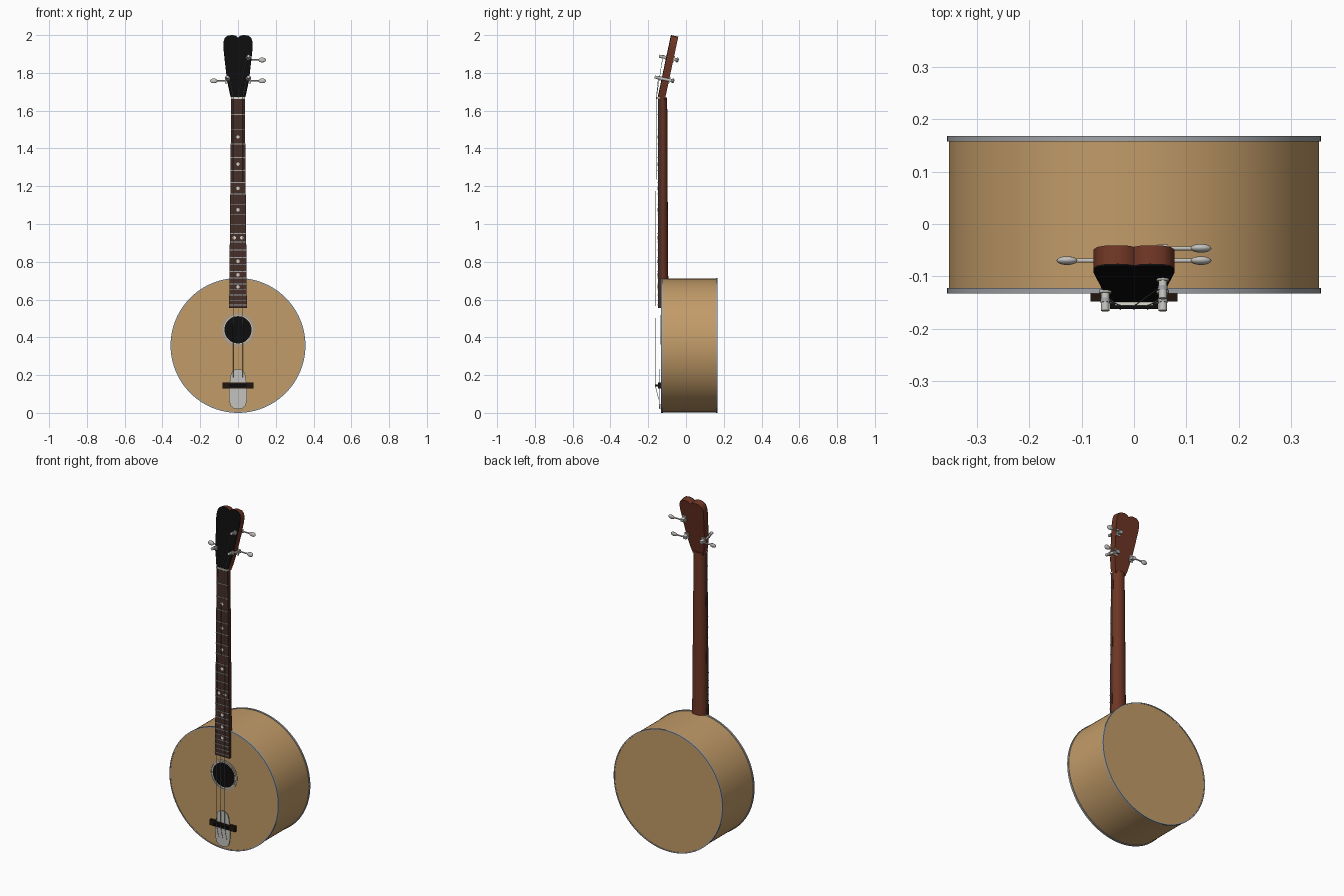
import bpy, bmesh, math
from mathutils import Matrix, Vector

if "Cube" in bpy.data.objects:
    bpy.data.objects.remove(bpy.data.objects["Cube"], do_unlink=True)


def material(name, r, g, b):
    m = bpy.data.materials.new(name)
    m.use_nodes = True
    m.diffuse_color = (r, g, b, 1)
    m.node_tree.nodes["Principled BSDF"].inputs["Base Color"].default_value = (r, g, b, 1)
    return m


TAN = material("tan wood", .54, .33, .14)
RED = material("red brown wood", .155, .036, .018)
DARK = material("dark fretboard wood", .062, .028, .02)
EBONY = material("ebony", .015, .008, .005)
BLACK = material("black", .004, .004, .004)
SILVER = material("silver", .55, .54, .51)
STEEL = material("steel grey", .36, .37, .39)
CREAM = material("cream", .75, .73, .65)

BODY_Z, NUT_Z, SCALE = .357, 1.665, 1.52
BOARD_Y = -.149
# Headstock frame: leans back from the nut
HEAD = Matrix.Translation((0, -.147, NUT_Z)) @ Matrix.Rotation(math.radians(-12), 4, 'X')


def finish(bm, name, mat, frame=None, smooth=True):
    bmesh.ops.recalc_face_normals(bm, faces=bm.faces)
    if frame:
        bm.transform(frame)
    me = bpy.data.meshes.new(name)
    bm.to_mesh(me)
    bm.free()
    me.materials.append(mat)
    ob = bpy.data.objects.new(name, me)
    bpy.context.collection.objects.link(ob)
    if smooth:
        bpy.ops.object.select_all(action='DESELECT')
        ob.select_set(True)
        bpy.context.view_layer.objects.active = ob
        bpy.ops.object.shade_smooth_by_angle(angle=math.radians(35))
    return ob


def prism(name, outline, y0, y1, mat, frame=None):
    """Extrude an (x, z) outline from y0 to y1."""
    bm = bmesh.new()
    face = bm.faces.new([bm.verts.new((x, y0, z)) for x, z in outline])
    out = bmesh.ops.extrude_face_region(bm, geom=[face])
    bmesh.ops.translate(bm, vec=(0, y1 - y0, 0),
                        verts=[v for v in out["geom"] if isinstance(v, bmesh.types.BMVert)])
    return finish(bm, name, mat, frame)


def box(name, x0, x1, y0, y1, z0, z1, mat, frame=None):
    return prism(name, [(x0, z0), (x1, z0), (x1, z1), (x0, z1)], y0, y1, mat, frame)


def circle(r, z, n, x=0):
    return [(x + r * math.cos(math.tau * i / n), z + r * math.sin(math.tau * i / n)) for i in range(n)]


def ring(name, r0, r1, z, y0, y1, mat, n=96):
    """Flat band around the y axis."""
    bm = bmesh.new()
    loops = [[bm.verts.new((x, y, zz)) for x, zz in circle(r, z, n)]
             for r, y in ((r0, y0), (r1, y0), (r1, y1), (r0, y1))]
    for k in range(4):
        a, b = loops[k], loops[(k + 1) % 4]
        for i in range(n):
            j = (i + 1) % n
            bm.faces.new((a[i], a[j], b[j], b[i]))
    return finish(bm, name, mat)


def rod(name, a, b, r, mat, frame=None, n=12):
    a, b = Vector(a), Vector(b)
    d = b - a
    bm = bmesh.new()
    bmesh.ops.create_cone(bm, cap_ends=True, segments=n, radius1=r, radius2=r, depth=d.length)
    bm.transform(Matrix.Translation((a + b) / 2) @ d.to_track_quat('Z', 'Y').to_matrix().to_4x4())
    return finish(bm, name, mat, frame)


def mirrored(half):
    return half + [(-x, z) for x, z in reversed(half) if x > 0]


def board_half(z):
    """Half width of the tapering fretboard."""
    return .047 - .011 * (z - .555) / (NUT_Z - .555)


def fret_z(n):
    return NUT_Z - SCALE * (1 - 2 ** (-n / 12))


# Drum-shaped body with metal rims
prism("body", circle(.354, BODY_Z, 96), -.131, .166, TAN)
ring("front_rim", .351, .357, BODY_Z, -.133, -.122, STEEL)
ring("back_rim", .351, .357, BODY_Z, .158, .168, STEEL)

# Sound hole and rosette
prism("sound_hole", circle(.072, .44, 48), -.133, -.13, BLACK)
ring("inner_rosette", .072, .077, .44, -.134, -.13, SILVER, 48)
ring("outer_rosette", .083, .088, .44, -.133, -.13, STEEL, 48)

# Neck with a rounded back
bm = bmesh.new()
loops = []
for z, depth in ((.69, .046), (.76, .044), (1.2, .042), (1.6, .04), (NUT_Z + .005, .038)):
    w = board_half(z)
    loops.append([bm.verts.new((w * math.cos(t), -.139 + depth * math.sin(t) ** .8, z))
                  for t in (math.pi * i / 16 for i in range(16))]
                 + [bm.verts.new((-w, -.139, z))])
for a, b in zip(loops, loops[1:]):
    for i in range(len(a)):
        j = (i + 1) % len(a)
        bm.faces.new((a[i], a[j], b[j], b[i]))
bm.faces.new(loops[0])
bm.faces.new(loops[-1])
finish(bm, "neck", RED)

# Fretboard, frets, nut
low, top = board_half(.555), board_half(NUT_Z)
prism("fretboard", [(low, .555), (top, NUT_Z), (-top, NUT_Z), (-low, .555)], BOARD_Y, -.13, DARK)
for n in range(1, 23):
    z = fret_z(n)
    w = board_half(z)
    box("fret", -w, w, BOARD_Y - .003, BOARD_Y + .002, z - .002, z + .002, STEEL)
box("nut", -top, top, -.156, -.138, NUT_Z - .002, NUT_Z + .008, CREAM)

# Position dots, doubled at the octave
for n in (3, 5, 7, 9, 12, 15, 17, 19):
    for x in ((-.02, .02) if n == 12 else (0,)):
        prism("position_dot", circle(.009, fret_z(n - .5), 16, x), BOARD_Y - .001, BOARD_Y + .001, CREAM)

# Headstock with a black face
outline = mirrored([(.034, 0), (.044, .035), (.052, .075), (.06, .12), (.07, .21), (.077, .275),
                    (.077, .305), (.07, .327), (.055, .339), (.03, .342), (.012, .338), (0, .328)])
prism("headstock", outline, 0, .036, RED, HEAD)
prism("headstock_face", outline, -.004, 0, BLACK, HEAD)

# Tuners: post, gear housing, shaft and oval button
for side, z in ((1, .22), (1, .107), (-1, .107)):
    x = side * .055
    rod("tuner_post", (x, -.042, z), (x, .058, z), .008, SILVER, HEAD, 16)
    prism("tuner_bushing", circle(.012, z, 16, x), -.008, -.002, SILVER, HEAD)
    box("tuner_plate", x - .013, x + .013, .034, .04, z - .018, z + .018, SILVER, HEAD)
    box("tuner_housing", x - .01, x + .01, .04, .062, z - .009, z + .009, SILVER, HEAD)
    rod("tuner_shaft", (x, .056, z), (side * .115, .056, z), .004, SILVER, HEAD)
    bm = bmesh.new()
    bmesh.ops.create_uvsphere(bm, u_segments=20, v_segments=12, radius=1)
    bm.transform(Matrix.Translation((side * .128, .056, z)) @ Matrix.Diagonal((.02, .008, .013, 1)))
    finish(bm, "tuner_button", SILVER, HEAD)

# Tailpiece plate and its bracket
tail = mirrored([(0, .02), (.022, .023), (.038, .036), (.046, .06), (.049, .1), (.046, .15),
                 (.04, .195), (.032, .217), (.018, .229), (0, .232)])
prism("tailpiece", tail, -.144, -.14, SILVER)
box("tailpiece_bracket", -.02, .02, -.142, -.13, .024, .045, SILVER)

# Bridge and saddle
box("bridge", -.083, .083, -.148, -.13, .128, .16, EBONY)
box("saddle", -.046, .046, -.162, -.147, .14, .15, BLACK)

# Strings from tailpiece over saddle and nut to the posts
for x, px, pz in ((-.024, -.047, .107), (0, .047, .22), (.024, .047, .107)):
    end = HEAD @ Vector((px, -.022, pz))
    path = [(x * 1.1, -.144, .19 - .12), (x * 1.1, -.163, .145), (x, -.157, NUT_Z + .003), end]
    for a, b in zip(path, path[1:]):
        rod("string", a, b, .0012, STEEL, None, 6)
    rod("string_winding", HEAD @ Vector((px * 1.17, -.026, pz)),
        HEAD @ Vector((px * 1.17, -.018, pz)), .0095, STEEL)
